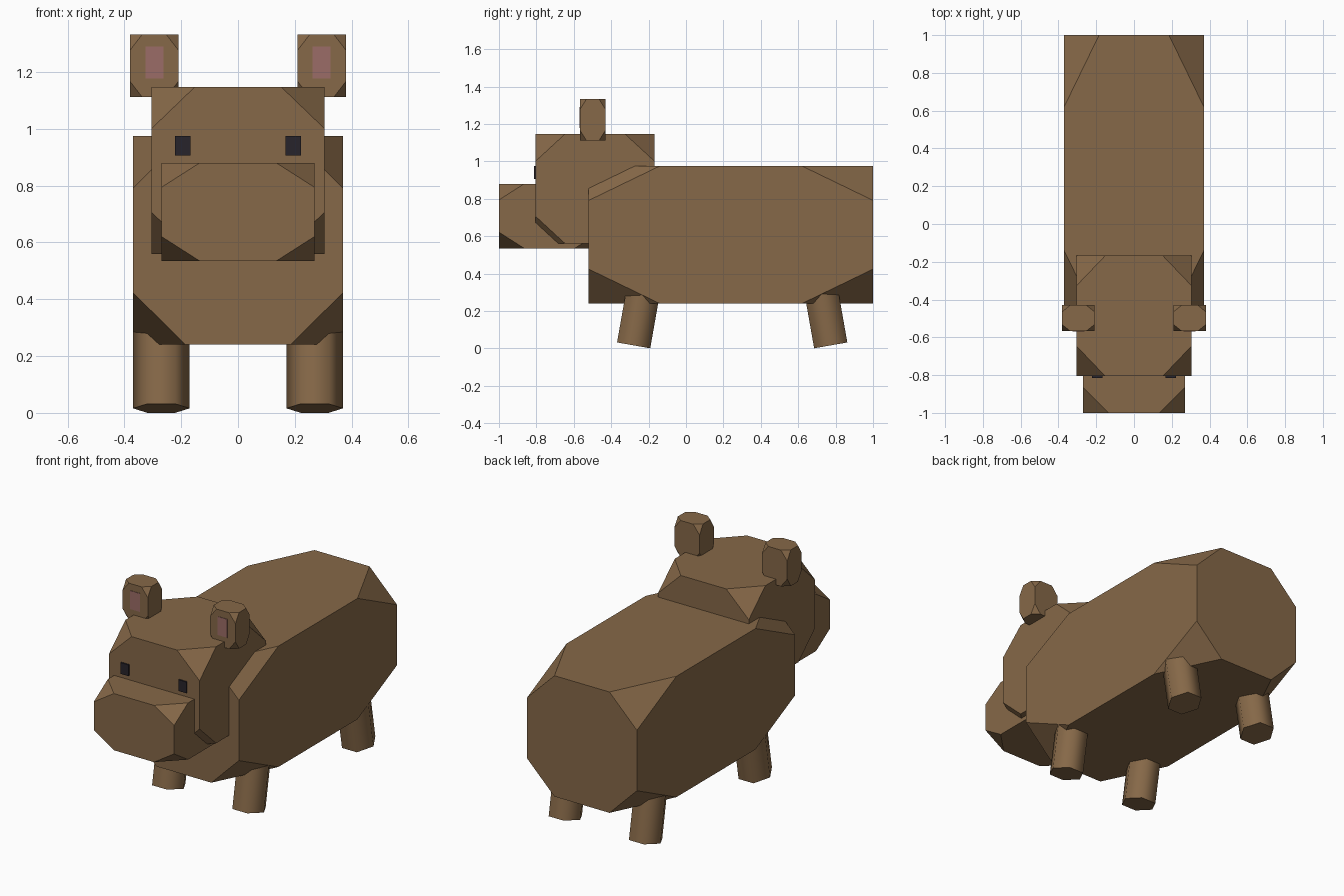
import bpy, bmesh, math
from itertools import product
from mathutils import Vector

if "Cube" in bpy.data.objects:
    bpy.data.objects.remove(bpy.data.objects["Cube"])


def material(name, rgb):
    m = bpy.data.materials.new(name)
    m.diffuse_color = (*rgb, 1)
    m.use_nodes = True
    m.node_tree.nodes["Principled BSDF"].inputs["Base Color"].default_value = m.diffuse_color
    return m


BROWN = material("brown_hide", (0.24, 0.14, 0.065))
PINK = material("pink_skin", (0.33, 0.15, 0.135))
BLACK = material("dark_eye", (0.02, 0.017, 0.024))


def finish(name, bm, mat):
    bmesh.ops.recalc_face_normals(bm, faces=bm.faces)
    mesh = bpy.data.meshes.new(name)
    bm.to_mesh(mesh)
    bm.free()
    mesh.materials.append(mat)
    ob = bpy.data.objects.new(name, mesh)
    bpy.context.collection.objects.link(ob)
    return ob


def block(name, lo, hi, mat, cut=True):
    """Box between two corners; cut=True slices each corner off a quarter along its edges."""
    lo, hi = Vector(lo), Vector(hi)
    size, mid = hi - lo, (lo + hi) / 2
    bm = bmesh.new()
    if cut:
        for signs in product((-0.5, 0.5), repeat=3):
            for axis in range(3):
                p = Vector(signs)
                p[axis] *= 0.5
                bm.verts.new(p)
        bmesh.ops.convex_hull(bm, input=bm.verts[:])
        bmesh.ops.dissolve_limit(bm, angle_limit=0.02, verts=bm.verts[:], edges=bm.edges[:])
    else:
        bmesh.ops.create_cube(bm, size=1)
    for v in bm.verts:
        v.co = mid + Vector(a * b for a, b in zip(v.co, size))
    return finish(name, bm, mat)


def leg(name, x, y, tilt):
    """Six-sided smooth leg, leaning forward or back."""
    bm = bmesh.new()
    bmesh.ops.create_cone(bm, cap_ends=True, segments=6, radius1=0.1, radius2=0.1, depth=0.54)
    # put a corner on the x axis
    if max(v.co.x for v in bm.verts) < 0.095:
        for v in bm.verts:
            v.co.x, v.co.y = v.co.y, -v.co.x
    for v in bm.verts:
        v.co.y *= 1.04
    ob = finish(name, bm, BROWN)
    ob.location = (x, y, 0.282)
    ob.rotation_euler.x = math.radians(tilt)
    bpy.ops.object.select_all(action='DESELECT')
    ob.select_set(True)
    bpy.context.view_layer.objects.active = ob
    bpy.ops.object.shade_smooth_by_angle(angle=math.radians(65))


# Body, head and snout
block("body", (-0.37, -0.52, 0.24), (0.37, 1.0, 0.975), BROWN)
block("head", (-0.305, -0.805, 0.56), (0.305, -0.168, 1.147), BROWN)
block("snout", (-0.27, -1.0, 0.535), (0.27, -0.46, 0.88), BROWN)

# Ears, eyes and legs on both sides
for side, s in (("left", -1), ("right", 1)):
    def pair(name, x, w, y0, y1, z0, z1, mat, cut):
        block(f"{name}_{side}", (s * x - w / 2, y0, z0), (s * x + w / 2, y1, z1), mat, cut)

    pair("ear", 0.295, 0.17, -0.567, -0.43, 1.112, 1.332, BROWN, True)
    pair("inner_ear", 0.294, 0.065, -0.57, -0.55, 1.178, 1.29, PINK, False)
    pair("eye", 0.195, 0.054, -0.814, -0.79, 0.906, 0.974, BLACK, False)
    leg(f"front_leg_{side}", s * 0.27, -0.233, -10)
    leg(f"back_leg_{side}", s * 0.27, 0.727, 10)
